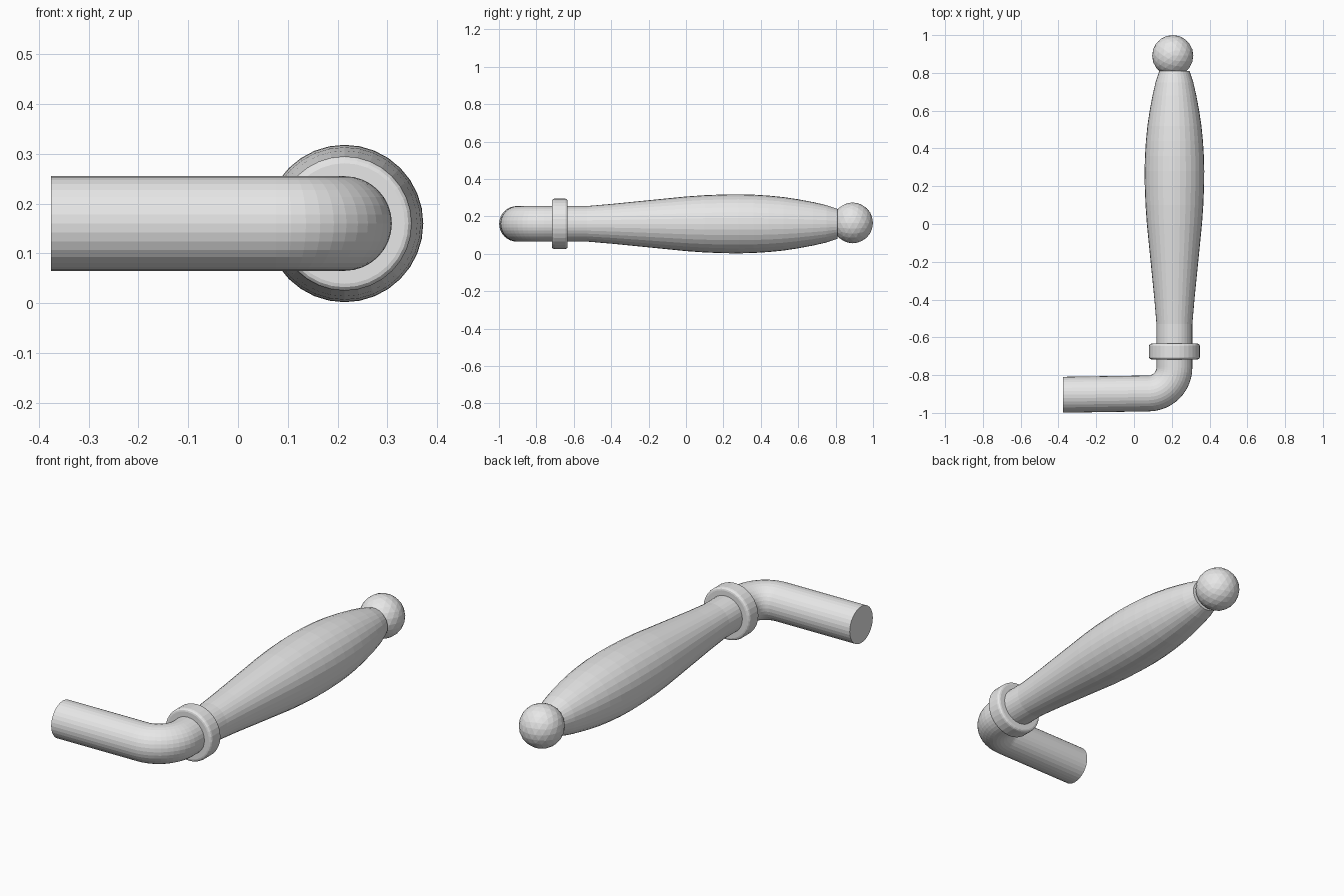
import bpy, bmesh, math
from mathutils import Vector

cube = bpy.data.objects.get("Cube")
if cube:
    bpy.data.objects.remove(cube, do_unlink=True)

SIDES = 32
AXIS_X, AXIS_Z = 0.214, 0.16
ROD_R = 0.095

grey = bpy.data.materials.new("light_grey")
grey.use_nodes = True
grey.diffuse_color = (0.8, 0.8, 0.8, 1)
grey.node_tree.nodes["Principled BSDF"].inputs["Base Color"].default_value = (0.8, 0.8, 0.8, 1)


def finish(name, bm):
    bmesh.ops.recalc_face_normals(bm, faces=bm.faces[:])
    mesh = bpy.data.meshes.new(name)
    bm.to_mesh(mesh)
    bm.free()
    mesh.materials.append(grey)
    obj = bpy.data.objects.new(name, mesh)
    bpy.context.collection.objects.link(obj)
    return obj


def tube(name, stations):
    """Skin round rings given as (x, y, heading, radius), capped at both ends."""
    bm = bmesh.new()
    rings = []
    for x, y, heading, radius in stations:
        side = Vector((math.sin(heading), -math.cos(heading), 0))
        centre = Vector((x, y, AXIS_Z))
        ring = []
        for i in range(SIDES):
            a = math.tau * i / SIDES
            offset = side * math.cos(a) + Vector((0, 0, math.sin(a)))
            ring.append(bm.verts.new(centre + offset * radius))
        rings.append(ring)
    for a, b in zip(rings, rings[1:]):
        for i in range(SIDES):
            j = (i + 1) % SIDES
            bm.faces.new((a[i], a[j], b[j], b[i]))
    bm.faces.new(rings[0])
    bm.faces.new(rings[-1])
    return finish(name, bm)


def along_y(profile):
    return [(AXIS_X, y, math.pi / 2, r) for y, r in profile]


# Bent rod and swelling grip in one continuous skin
BEND_R, BEND_STEPS = 0.138, 12
bend_x, bend_y = AXIS_X - BEND_R, -0.897 + BEND_R
path = [(-0.375, -0.904, 0, ROD_R)]
for i in range(BEND_STEPS + 1):
    t = math.pi / 2 * i / BEND_STEPS
    path.append((bend_x + BEND_R * math.sin(t), bend_y - BEND_R * math.cos(t), t, ROD_R))
grip = [(-0.53, ROD_R), (-0.4, 0.106), (-0.2, 0.126), (0, 0.146), (0.1, 0.153),
        (0.2, 0.157), (0.28, 0.158), (0.36, 0.156), (0.44, 0.151), (0.52, 0.143),
        (0.6, 0.131), (0.68, 0.116), (0.75, 0.1), (0.81, 0.08)]
tube("rod_and_grip", path + along_y(grip))

# Collar ring with rounded rims
collar = []
for end in (-1, 1):
    rim = [(-0.675 + end * (0.028 + 0.014 * math.cos(t)), 0.121 + 0.014 * math.sin(t))
           for t in (math.pi / 2 * k / 3 for k in range(4))]
    collar += rim if end < 0 else rim[::-1]
tube("collar", along_y(collar))

# Faceted end ball
bm = bmesh.new()
bmesh.ops.create_icosphere(bm, subdivisions=3, radius=0.109)
ball = finish("end_ball", bm)
ball.location = (0.205, 0.891, 0.165)
